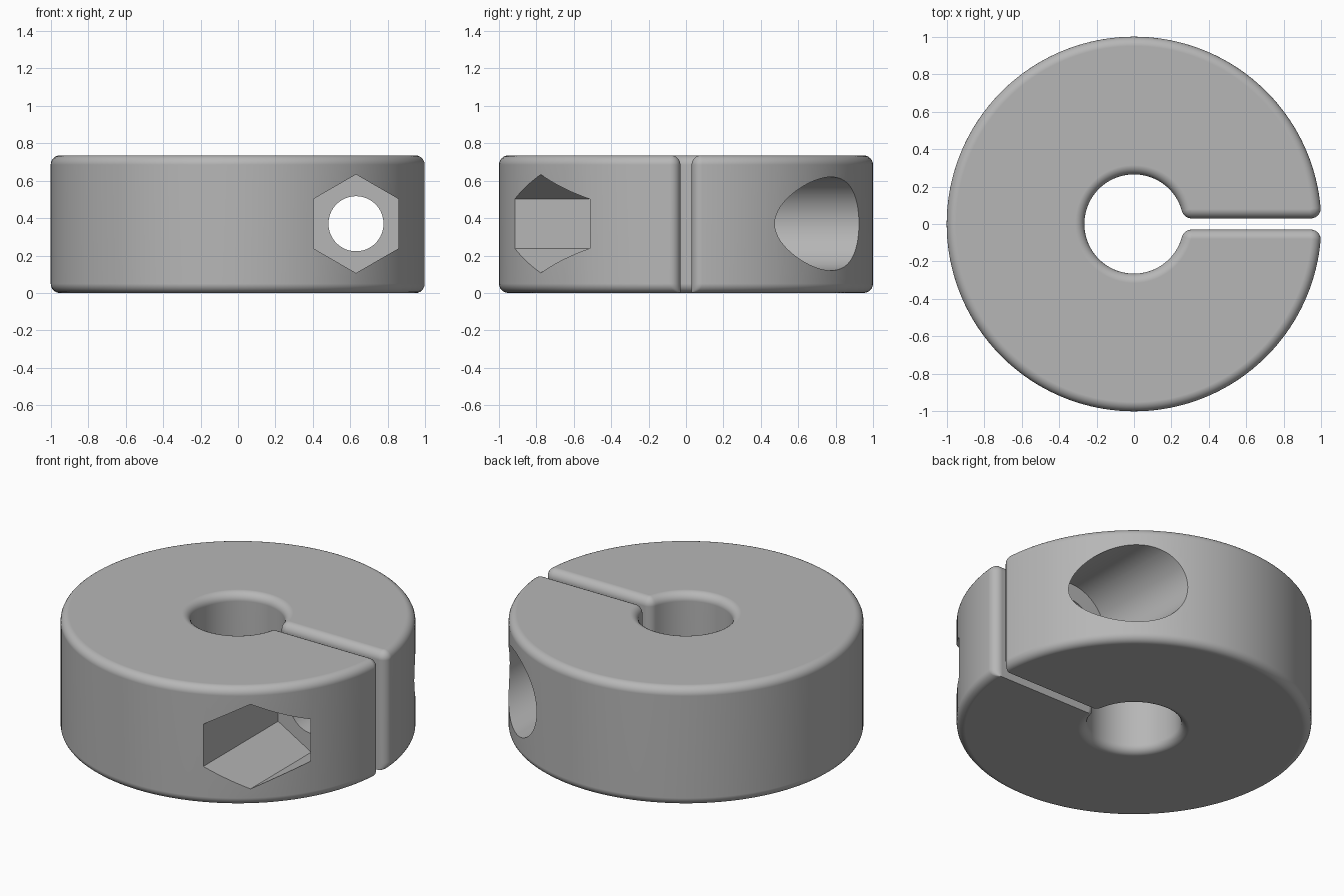
import bpy, bmesh
from math import sin, cos, pi, atan2, sqrt, radians

if "Cube" in bpy.data.objects:
    bpy.data.objects.remove(bpy.data.objects["Cube"])

HEIGHT, OUTER, BORE, SLIT, ROUND = 0.735, 1.0, 0.265, 0.03, 0.05
SCREW_X, SCREW_Z = 0.63, 0.37

grey = bpy.data.materials.new("plain grey")
grey.use_nodes = True
colour = (0.47, 0.47, 0.47, 1)
grey.diffuse_color = colour
grey.node_tree.nodes["Principled BSDF"].inputs["Base Color"].default_value = colour


def arc(cx, cy, radius, start, end, steps):
    angles = [start + (end - start) * i / steps for i in range(steps + 1)]
    return [(cx + radius * cos(a), cy + radius * sin(a)) for a in angles]


def outline(outer, bore, slit, fillet):
    """C-shaped plan with filleted slit mouths, mirrored across the slit."""
    y = slit + fillet
    inner_x = sqrt((bore + fillet) ** 2 - y * y)
    outer_x = sqrt((outer - fillet) ** 2 - y * y)
    inner_a, outer_a = atan2(y, inner_x), atan2(y, outer_x)
    half = arc(0, 0, bore, pi, inner_a, 40)
    half += arc(inner_x, y, fillet, inner_a + pi, 1.5 * pi, 6)[1:]
    half += arc(outer_x, y, fillet, -pi / 2, outer_a, 8)
    half += arc(0, 0, outer, outer_a, pi, 80)[1:]
    return half + [(px, -py) for px, py in reversed(half[1:-1])]


# Collar body: stacked outlines with rounded top and bottom edges
def layer(inset, z, slit):
    plan = outline(OUTER - inset, BORE + inset, slit, ROUND + 0.002 - inset)
    return [(x, y, z) for x, y in plan]


layers = []
steps = 6
for i in range(steps + 1):
    a = pi / 2 * i / steps
    layers.append(layer(ROUND * (1 - sin(a)), ROUND * (1 - cos(a)), SLIT))
for i in range(steps + 1):
    a = pi / 2 * i / steps
    inset = ROUND * (1 - cos(a))
    layers.append(layer(inset, HEIGHT - ROUND * (1 - sin(a)), SLIT + inset))

bm = bmesh.new()
rings = [[bm.verts.new(p) for p in points] for points in layers]
for low, high in zip(rings, rings[1:]):
    for i in range(len(low)):
        j = (i + 1) % len(low)
        bm.faces.new((low[i], low[j], high[j], high[i]))
bm.faces.new(rings[0])
bm.faces.new(rings[-1])
bmesh.ops.recalc_face_normals(bm, faces=bm.faces[:])
mesh = bpy.data.meshes.new("clamp_collar")
bm.to_mesh(mesh)
bm.free()
collar = bpy.data.objects.new("clamp_collar", mesh)
bpy.context.collection.objects.link(collar)
mesh.materials.append(grey)


# Screw passage: nut pocket, through hole and head recess along y
def drill(name, sides, radius, y_start, y_end):
    bpy.ops.mesh.primitive_cylinder_add(
        vertices=sides, radius=radius, depth=y_end - y_start,
        location=(SCREW_X, (y_start + y_end) / 2, SCREW_Z),
        rotation=(pi / 2, 0, 0))
    cutter = bpy.context.object
    cutter.name = name
    cutter.hide_render = True
    cutter.data.materials.append(grey)
    bpy.context.view_layer.objects.active = collar
    cut = collar.modifiers.new(name, 'BOOLEAN')
    cut.operation = 'DIFFERENCE'
    cut.solver = 'EXACT'
    cut.object = cutter
    bpy.ops.object.modifier_apply(modifier=cut.name)
    bpy.data.objects.remove(cutter)


drill("nut_pocket", 6, 0.263, -1.2, -0.18)
drill("head_recess", 64, 0.25, 0.2, 1.2)
drill("screw_hole", 64, 0.147, -0.5, 0.5)

# Smooth curved walls, crisp pocket edges
bpy.ops.object.select_all(action='DESELECT')
collar.select_set(True)
bpy.context.view_layer.objects.active = collar
bpy.ops.object.shade_smooth_by_angle(angle=radians(30))
weights = collar.modifiers.new("even_shading", 'WEIGHTED_NORMAL')
weights.keep_sharp = True
